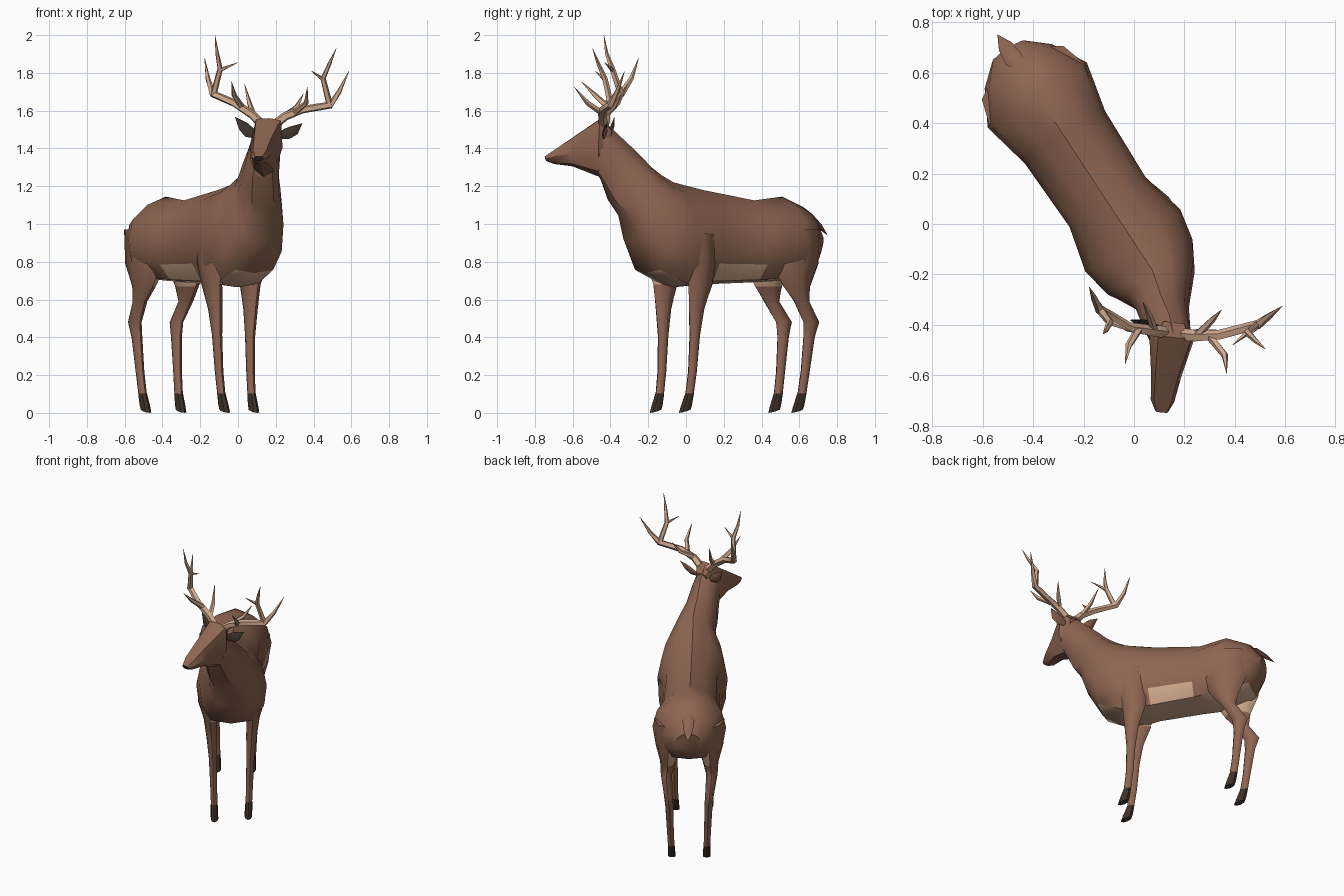
import bpy, bmesh, math
from mathutils import Vector as V

if "Cube" in bpy.data.objects:
    bpy.data.objects.remove(bpy.data.objects["Cube"])

YAW = math.radians(33.3)                       # body is turned, head faces -y
P = V((math.cos(YAW), math.sin(YAW), 0))       # sideways axis of the body
D = V((math.sin(YAW), -math.cos(YAW), 0))      # forward axis of the body
O = V((-0.005, -0.065, 0))                     # point under the shoulders


def mat(name, col):
    m = bpy.data.materials.new(name)
    m.diffuse_color = (*col, 1)
    m.use_nodes = True
    m.node_tree.nodes["Principled BSDF"].inputs["Base Color"].default_value = m.diffuse_color
    return m


BROWN = mat("brown coat", (0.275, 0.132, 0.085))
TAN = mat("pale tan", (0.64, 0.40, 0.27))
HOOF = mat("dark hoof", (0.045, 0.03, 0.022))
NOSE = mat("black nose", (0.02, 0.015, 0.012))


def loc(u, s, z):
    return O + D * u + P * s + V((0, 0, z))


def loft(name, rings, mats, rule=None, angle=40):
    """Skin a list of equal-length point rings; rule(face) picks the material."""
    bm = bmesh.new()
    vs = [[bm.verts.new(p) for p in r] for r in rings]
    n = len(rings[0])
    for a, b in zip(vs, vs[1:]):
        for i in range(n):
            j = (i + 1) % n
            bm.faces.new((a[i], a[j], b[j], b[i]))
    bm.faces.new(vs[0])
    bm.faces.new(vs[-1])
    bmesh.ops.remove_doubles(bm, verts=bm.verts, dist=0.0004)
    bmesh.ops.recalc_face_normals(bm, faces=bm.faces)
    bm.normal_update()
    if rule:
        for f in bm.faces:
            f.material_index = int(rule(f))
    me = bpy.data.meshes.new(name)
    bm.to_mesh(me)
    bm.free()
    for m in mats:
        me.materials.append(m)
    ob = bpy.data.objects.new(name, me)
    bpy.context.collection.objects.link(ob)
    bpy.ops.object.select_all(action='DESELECT')
    ob.select_set(True)
    bpy.context.view_layer.objects.active = ob
    bpy.ops.object.shade_smooth_by_angle(angle=math.radians(angle))
    return ob


def section(top, bot, hw, side, half):
    """Symmetric cross-section between a top and a bottom point."""
    top, bot = V(top), V(bot)
    full = half + [(-s, t) for s, t in half[-2:0:-1]]
    return [bot.lerp(top, t) + side * (hw * s) for s, t in full]


def tube(name, pts, mats, n=5, wide=None, flat=1.0, rule=None):
    """Tapered tube along (x, y, z, radius); wide is the broad direction."""
    c = [V(p[:3]) for p in pts]
    rings = []
    for i, p in enumerate(pts):
        t = (c[min(i + 1, len(c) - 1)] - c[max(i - 1, 0)]).normalized()
        ref = V(wide) if wide else V((0.1, 1, 0.1))
        a = (ref - t * ref.dot(t)).normalized()
        b = t.cross(a) * flat
        rings.append([c[i] + (a * math.cos(k * math.tau / n) + b * math.sin(k * math.tau / n)) * p[3]
                      for k in range(n)])
    return loft(name, rings, mats, rule)


# Body and neck
BODY = [(0, 1), (.5, .9), (.88, .73), (1, .48), (.92, .22), (.6, .035), (0, 0)]
rings = [section(loc(ut, 0, zt), loc(ub, 0, zb), hw, P, BODY) for ut, zt, ub, zb, hw in [
    (-.91, .97, -.88, .82, .08), (-.82, 1.09, -.83, .75, .16), (-.688, 1.145, -.69, .70, .235),
    (-.51, 1.125, -.47, .69, .19), (-.185, 1.18, -.18, .68, .18), (0, 1.22, 0, .665, .225),
    (.08, 1.26, .17, .74, .2), (.14, 1.30, .265, .91, .15)]]
for top, bot, hw, deg in [((.088, -.225, 1.345), (.14, -.33, 1.035), .122, 26),
                          ((.105, -.28, 1.40), (.132, -.40, 1.12), .102, 18),
                          ((.14, -.36, 1.475), (.13, -.455, 1.24), .088, 5),
                          ((.158, -.44, 1.55), (.135, -.48, 1.28), .08, 0)]:
    a = math.radians(deg)
    rings.append(section(top, bot, hw, V((math.cos(a), math.sin(a), 0)), BODY))


def belly(f):
    """Underside is pale; the pale flank strip only lies between the legs."""
    c = f.calc_center_median()
    u = (c - O).dot(D)
    return c.z < .77 and f.normal.z < -.25 and (-.55 < u < -.1 or u < -.7 or f.normal.z < -.85)


loft("body_and_neck", rings, [BROWN, TAN], belly)

# Head with a dark nose end
HEAD = [(0, 1), (.75, .98), (1, .5), (.6, .1), (0, 0)]
side = V((.995, -.1, -.03))
loft("head", [section(t, b, hw, side, HEAD) for t, b, hw in [
    ((.158, -.39, 1.50), (.14, -.40, 1.32), .055), ((.162, -.45, 1.56), (.135, -.46, 1.25), .088),
    ((.13, -.60, 1.458), (.125, -.60, 1.305), .06), ((.114, -.70, 1.39), (.112, -.70, 1.318), .047),
    ((.11, -.747, 1.358), (.11, -.738, 1.333), .026)]],
    [BROWN, NOSE], lambda f: f.calc_center_median().y < -.735, 40)

# Ears, dark on the front side
dark = lambda f: f.normal.y < -.1
tube("ear_right", [(.10, -.41, 1.465, .015), (.06, -.40, 1.485, .032), (.03, -.39, 1.515, .03),
                   (-.016, -.38, 1.567, .001)], [BROWN, HOOF], 6, (.5, .3, .8), .35, dark)
tube("ear_left", [(.21, -.43, 1.465, .015), (.26, -.43, 1.478, .032), (.30, -.43, 1.497, .028),
                  (.34, -.42, 1.532, .001)], [BROWN, HOOF], 6, (-.4, .3, .8), .35, dark)

# Tail
tube("tail", [(*loc(-.80, 0, 1.07), .02), (*loc(-.86, 0, 1.04), .038), (*loc(-.92, 0, .99), .03),
              (*loc(-.975, 0, .94), .001)], [BROWN], 6, P, .4)

# Antlers: a main beam and four tines on each side
ANTLERS = {
    "right": [[(.12, -.43, 1.53, .026), (.08, -.425, 1.575, .024), (-.02, -.41, 1.64, .021), (-.135, -.34, 1.69, .02),
               (-.16, -.29, 1.77, .013), (-.177, -.25, 1.88, .001)],
              [(-.13, -.345, 1.685, .018), (-.095, -.39, 1.82, .015), (-.11, -.42, 1.9, .01), (-.122, -.435, 2, .001)],
              [(-.095, -.39, 1.815, .012), (0, -.43, 1.855, .001)],
              [(.02, -.415, 1.62, .017), (-.02, -.48, 1.68, .014), (-.035, -.555, 1.755, .001)],
              [(.08, -.42, 1.58, .016), (.06, -.36, 1.64, .013), (.035, -.31, 1.74, .001)]],
    "left": [[(.20, -.44, 1.53, .026), (.25, -.445, 1.57, .024), (.34, -.44, 1.605, .021), (.49, -.40, 1.63, .02),
              (.535, -.365, 1.7, .013), (.588, -.325, 1.81, .001)],
             [(.485, -.40, 1.63, .018), (.45, -.43, 1.77, .015), (.485, -.465, 1.85, .01), (.52, -.495, 1.93, .001)],
             [(.45, -.43, 1.765, .012), (.39, -.48, 1.81, .001)],
             [(.30, -.445, 1.59, .017), (.36, -.52, 1.64, .014), (.367, -.592, 1.725, .001)],
             [(.25, -.44, 1.575, .016), (.31, -.38, 1.62, .013), (.347, -.34, 1.69, .001)]]}
for sd, parts in ANTLERS.items():
    for i, pts in enumerate(parts):
        tube(f"antler_{sd}_" + ("beam" if i == 0 else f"tine_{i}"), pts, [TAN])


# Legs and hooves: rows are forward, sideways, height, half length, half width
FRONT = [(-.03, .135, .95, .11, .08), (-.045, .14, .80, .10, .073), (-.058, .136, .68, .076, .043),
         (-.04, .126, .55, .047, .034), (-.033, .119, .41, .030, .026), (-.022, .114, .22, .025, .022),
         (-.006, .11, .10, .024, .021)]
HIND = [(-.69, .115, .97, .15, .11), (-.68, .132, .79, .15, .085), (-.69, .136, .67, .085, .05),
        (-.715, .145, .59, .045, .036), (-.785, .132, .48, .050, .028), (-.775, .125, .40, .034, .026),
        (-.755, .119, .22, .026, .022), (-.737, .114, .10, .026, .021)]


def ellipse(u, s, z, a, b, sg, off):
    return [loc(u + off + a * math.cos(k * math.tau / 8), sg * s + b * math.sin(k * math.tau / 8), z)
            for k in range(8)]


for kind, rows, offs in (("front", FRONT, .022), ("hind", HIND, 0)):
    for sd, sg in (("left", 1), ("right", -1)):
        off = -sg * offs
        # inner top of the leg is pale like the belly
        loft(f"{kind}_leg_{sd}", [ellipse(*r, sg, off) for r in rows], [BROWN, TAN],
             lambda f: f.normal.dot(P) * sg < -.5 and f.calc_center_median().z > .68, 50)
        u, s, z, a, b = rows[-1]
        hoof = [ellipse(u, s, z + .002, a + .001, b + .001, sg, off),
                ellipse(u + .018, s - .002, .04, .033, .024, sg, off),
                ellipse(u + .028, s - .003, .006, .036, .024, sg, off)]
        for p in hoof[-1]:                      # sole tips down toward the toe
            p.z = max(0, .01 - .28 * (p - loc(u + off + .028, 0, 0)).dot(D))
        loft(f"{kind}_hoof_{sd}", hoof, [HOOF])
